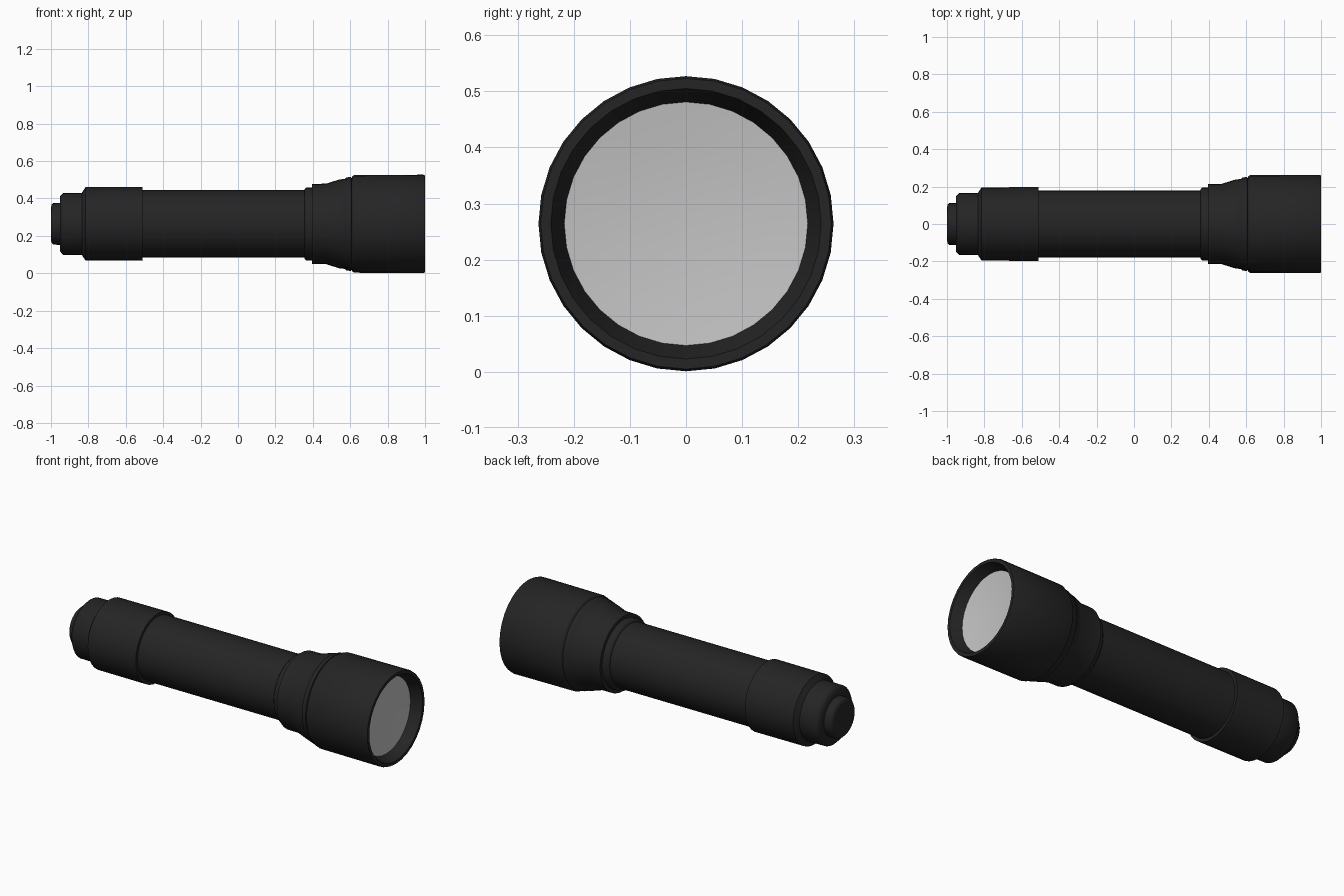
import bpy, bmesh, math

if "Cube" in bpy.data.objects:
    bpy.data.objects.remove(bpy.data.objects["Cube"])

SIDES = 32
CZ = 0.264


def material(name, c):
    m = bpy.data.materials.new(name)
    m.diffuse_color = (c, c, c, 1)
    m.use_nodes = True
    m.node_tree.nodes["Principled BSDF"].inputs["Base Color"].default_value = m.diffuse_color
    return m


black = material("black_metal", 0.018)
grey = material("pale_lens", 0.55)


def lathe(name, profile, mat, angle=30):
    """Revolve (x, radius) points about the torch axis; radius 0 makes a pole."""
    bm = bmesh.new()
    rings = []
    for x, r in profile:
        if r == 0:
            rings.append([bm.verts.new((x, 0, CZ))])
        else:
            rings.append([bm.verts.new((x, r * math.sin(2 * math.pi * i / SIDES),
                                        CZ + r * math.cos(2 * math.pi * i / SIDES)))
                          for i in range(SIDES)])
    for a, b in zip(rings, rings[1:]):
        for i in range(SIDES):
            j = (i + 1) % SIDES
            quad = [a[i % len(a)], a[j % len(a)], b[j % len(b)], b[i % len(b)]]
            # profiles run towards +x on the outside, so this winding faces outward
            bm.faces.new(list(dict.fromkeys(reversed(quad))))
    me = bpy.data.meshes.new(name)
    bm.to_mesh(me)
    bm.free()
    me.materials.append(mat)
    ob = bpy.data.objects.new(name, me)
    bpy.context.collection.objects.link(ob)
    bpy.ops.object.select_all(action='DESELECT')
    ob.select_set(True)
    bpy.context.view_layer.objects.active = ob
    bpy.ops.object.shade_smooth_by_angle(angle=math.radians(angle))
    return ob


# Tail switch button
lathe("tail_button", [(-1, 0), (-1, 0.085), (-0.997, 0.102), (-0.988, 0.111),
                      (-0.95, 0.112)], black, 50)
# Stepped tail cap
lathe("tail_cap", [(-0.951, 0.10), (-0.951, 0.148), (-0.935, 0.165), (-0.835, 0.166),
                   (-0.815, 0.196), (-0.51, 0.197), (-0.51, 0.17)], black, 50)
# Barrel
lathe("barrel", [(-0.52, 0.18), (0.37, 0.18)], black)
# Neck collar
lathe("neck_collar", [(0.355, 0.17), (0.355, 0.185), (0.365, 0.195), (0.396, 0.195)], black, 50)
# Flared neck
lathe("flared_neck", [(0.395, 0.19), (0.395, 0.214), (0.47, 0.215), (0.54, 0.237),
                      (0.573, 0.241), (0.578, 0.248), (0.604, 0.252), (0.608, 0.245)], black, 50)
# Head with recessed rim
lathe("head", [(0.606, 0.24), (0.612, 0.256), (0.622, 0.261), (0.99, 0.263), (1, 0.259),
               (1, 0.241), (0.94, 0.217)], black, 50)
# Slightly dished lens
lathe("lens", [(0.94, 0.217), (0.932, 0.15), (0.927, 0.08), (0.925, 0)], grey)
